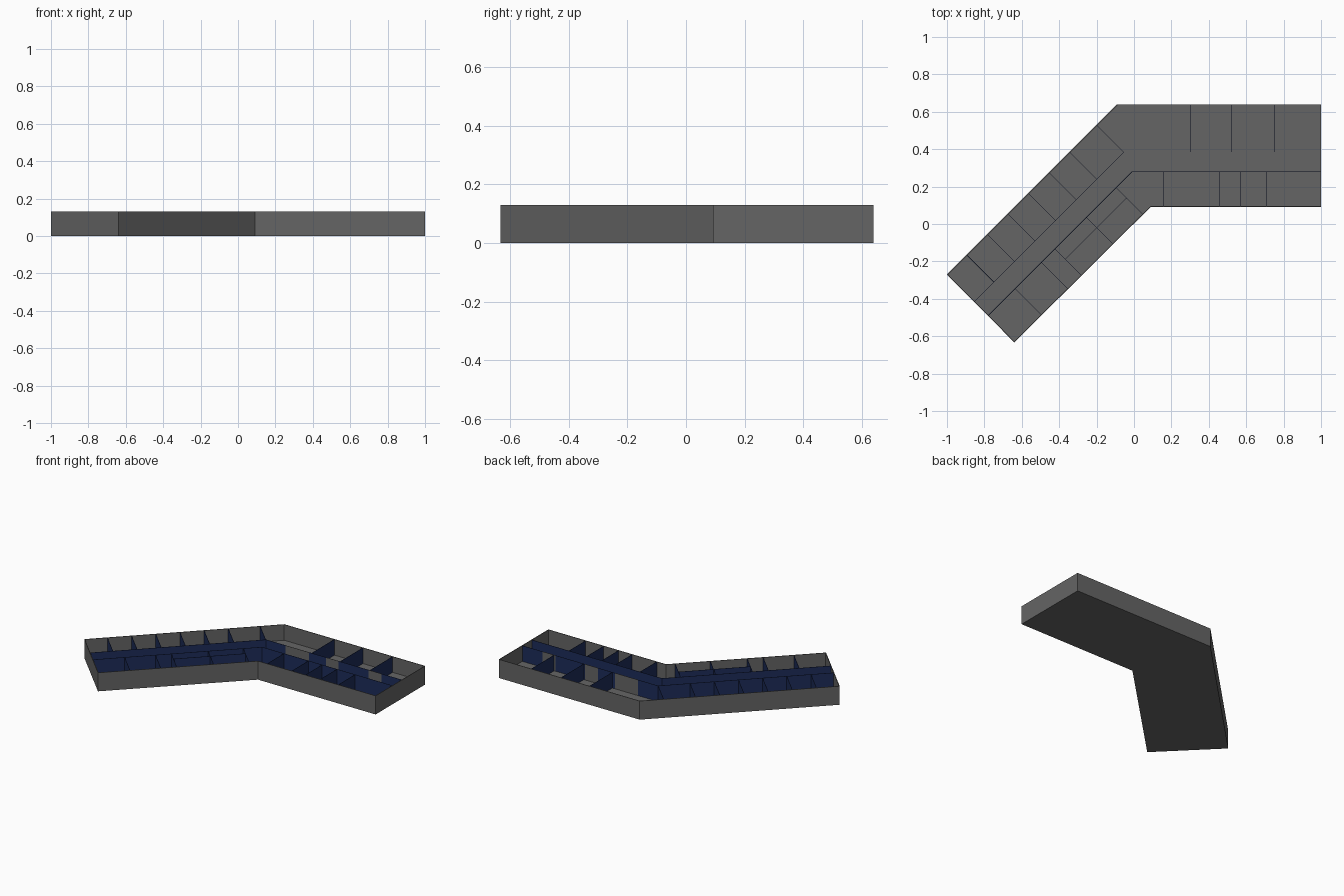
import bpy, bmesh

if "Cube" in bpy.data.objects:
    bpy.data.objects.remove(bpy.data.objects["Cube"])

SLAB, TOP = 0.02, 0.13
OUTLINE = [(-0.09, 0.64), (-1, -0.27), (-0.64, -0.633), (0.09, 0.092), (1, 0.092), (1, 0.64)]


def material(name, color):
    m = bpy.data.materials.new(name)
    m.diffuse_color = (*color, 1)
    m.use_nodes = True
    m.node_tree.nodes["Principled BSDF"].inputs["Base Color"].default_value = m.diffuse_color
    return m


navy = material("navy", (0.012, 0.025, 0.10))
grey = material("grey", (0.13, 0.13, 0.13))


def make_object(name, bm, mat):
    mesh = bpy.data.meshes.new(name)
    bm.to_mesh(mesh)
    bm.free()
    mesh.materials.append(mat)
    ob = bpy.data.objects.new(name, mesh)
    bpy.context.collection.objects.link(ob)
    return ob


def walls(name, paths, mat, thick, closed=False, offset=0.0, z0=SLAB, z1=TOP):
    """Upright wall strips that follow plan paths."""
    bm = bmesh.new()
    for path in paths:
        lo = [bm.verts.new((x, y, z0)) for x, y in path]
        hi = [bm.verts.new((x, y, z1)) for x, y in path]
        n = len(path)
        for i in range(n if closed else n - 1):
            j = (i + 1) % n
            bm.faces.new((lo[i], lo[j], hi[j], hi[i]))
    ob = make_object(name, bm, mat)
    mod = ob.modifiers.new("thickness", 'SOLIDIFY')
    mod.thickness, mod.offset, mod.use_even_offset = thick, offset, True
    return ob


def diag(u, v):
    """Plan point in the slanted wing: u = x + y runs along it, v = y - x across it."""
    return ((u - v) / 2, (u + v) / 2)


# Floor slab, slightly inset from the outer wall
bm = bmesh.new()
base = bm.faces.new([bm.verts.new((x, y, 0)) for x, y in OUTLINE])
bmesh.ops.inset_region(bm, faces=[base], thickness=0.003, use_boundary=True)
rim = [f for f in bm.faces if f is not base]
bmesh.ops.delete(bm, geom=rim, context='FACES')
res = bmesh.ops.extrude_face_region(bm, geom=list(bm.faces), use_keep_orig=True)
bmesh.ops.translate(bm, vec=(0, 0, SLAB),
                    verts=[g for g in res['geom'] if isinstance(g, bmesh.types.BMVert)])
bmesh.ops.recalc_face_normals(bm, faces=bm.faces)
make_object("floor_slab", bm, grey)

# Outer wall, thickened inwards
walls("outer_wall", [OUTLINE], grey, 0.004, closed=True, offset=-1)

# Corridor walls on both sides; the outer side has lighter door panels
VO, VI, YO, YI = 0.438, 0.29, 0.385, 0.28
V_OUT, V_IN, Y_OUT, Y_IN = 0.726, 0.009, 0.636, 0.096
doors = [(0.10, 0.28), (0.41, 0.51), (0.74, 0.84)]
outer_side = [[diag(-1.268, VO), (YO - VO, YO), (doors[0][0], YO)]]
ends = [d[0] for d in doors[1:]] + [0.996]
outer_side += [[(d[1], YO), (e, YO)] for d, e in zip(doors, ends)]
walls("outer_corridor_wall", outer_side, navy, 0.002)
walls("door_panels", [[(a, YO), (b, YO)] for a, b in doors], grey, 0.002)
walls("inner_corridor_wall", [[diag(-1.268, VI), (YI - VI, YI), (0.996, YI)]], navy, 0.002)

# Room partitions of the slanted wing
walls("slanted_outer_partitions",
      [[diag(u, VO), diag(u, V_OUT)] for u in (-1.06, -0.84, -0.62, -0.40, -0.18, 0.04, 0.33)],
      navy, 0.002)
walls("slanted_inner_partitions",
      [[diag(u, V_IN), diag(u, VI)] for u in (-0.98, -0.70, -0.555, -0.22, 0.10)], navy, 0.002)
walls("service_room_divider", [[diag(-0.555, 0.18), diag(0.10, 0.18)]], navy, 0.002)

# Room partitions of the straight wing
walls("straight_outer_partitions",
      [[(x, YO), (x, Y_OUT)] for x in (0.30, 0.52, 0.75)], navy, 0.002)
walls("straight_inner_partitions",
      [[(x, Y_IN), (x, YI)] for x in (0.16, 0.35, 0.455, 0.57, 0.71)], navy, 0.002)
